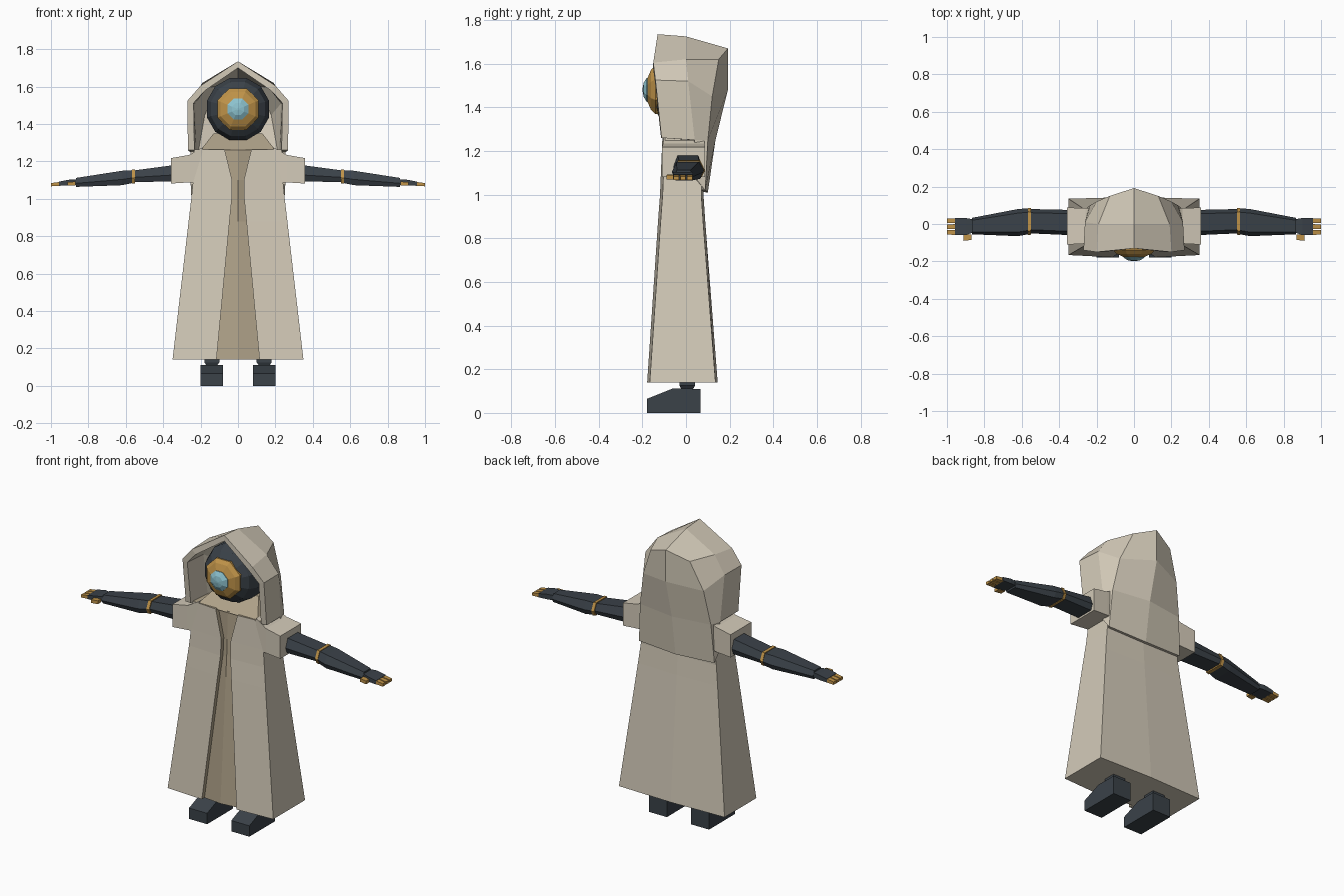
import bpy, bmesh, math

if "Cube" in bpy.data.objects:
    bpy.data.objects.remove(bpy.data.objects["Cube"])


def material(name, rgb):
    m = bpy.data.materials.new(name)
    m.diffuse_color = (*rgb, 1)
    m.use_nodes = True
    m.node_tree.nodes["Principled BSDF"].inputs["Base Color"].default_value = m.diffuse_color
    return m


CLOTH = material("pale_cloth", (0.65, 0.59, 0.48))
TAN = material("tan_lining", (0.43, 0.36, 0.25))
DARK = material("dark_metal", (0.043, 0.054, 0.066))
GOLD = material("gold_metal", (0.52, 0.29, 0.065))
BLUE = material("blue_lens", (0.27, 0.55, 0.63))


def make(name, verts, faces, mats, mirror=False, fix_normals=True):
    bm = bmesh.new()
    vs = [bm.verts.new(v) for v in verts]
    for f in faces:
        bm.faces.new([vs[i] for i in f])
    if fix_normals:
        bmesh.ops.recalc_face_normals(bm, faces=bm.faces)
    me = bpy.data.meshes.new(name)
    bm.to_mesh(me)
    bm.free()
    for m in mats:
        me.materials.append(m)
    ob = bpy.data.objects.new(name, me)
    bpy.context.collection.objects.link(ob)
    if mirror:
        ob.modifiers.new("mirror", 'MIRROR')
    return ob


def loft(name, rings, mats, mirror=False):
    """Skin a list of equal rings and cap both ends."""
    n = len(rings[0])
    verts = [p for r in rings for p in r]
    faces = [(k * n + i, k * n + (i + 1) % n, (k + 1) * n + (i + 1) % n, (k + 1) * n + i)
             for k in range(len(rings) - 1) for i in range(n)]
    faces += [tuple(range(n)), tuple(range(len(verts) - n, len(verts)))]
    return make(name, verts, faces, mats, mirror)


def rect_x(x, y0, y1, z0, z1):
    return [(x, y0, z0), (x, y1, z0), (x, y1, z1), (x, y0, z1)]


def rect_z(z, x0, x1, y0, y1):
    return [(x0, y0, z), (x1, y0, z), (x1, y1, z), (x0, y1, z)]


def limb(x, y0, y1, z0, z1):
    """Six-sided limb section."""
    yc, zc, h, v = (y0 + y1) / 2, (z0 + z1) / 2, (y1 - y0) / 2, (z1 - z0) / 2
    return [(x, yc + a * h, zc + b * v) for a, b in
            ((-1, -0.2), (-0.7, 1), (0.7, 1), (1, -0.2), (0.8, -1), (-0.8, -1))]


# robe with a recessed front panel: height, half width, front, back, panel half width
robe_rings = []
for z, w, f, b, s in ((0.14, 0.35, -0.178, 0.145, 0.115), (0.88, 0.264, -0.128, 0.088, 0.045),
                      (1.0, 0.25, -0.119, 0.08, 0.033), (1.1, 0.24, -0.115, 0.085, 0.031),
                      (1.265, 0.235, -0.108, 0.09, 0.072)):
    robe_rings.append([(0, f + 0.012, z), (s, f + 0.025, z), (s, f, z), (w, f + 0.012, z),
                       (w, b - 0.01, z), (0, b, z), (-w, b - 0.01, z), (-w, f + 0.012, z),
                       (-s, f, z), (-s, f + 0.025, z)])
robe = loft("robe", robe_rings, [CLOTH, TAN])
for p in robe.data.polygons:
    c = p.center
    panel = c.y < -0.07 and abs(c.x) < 0.12 and abs(p.normal.z) < 0.9 and len(p.vertices) == 4
    top = p.normal.z > 0.9
    xs = [abs(robe.data.vertices[i].co.x) for i in p.vertices]
    if (panel and max(xs) < 0.12) or top:
        p.material_index = 1

# collar inside the hood
loft("collar", [rect_z(1.26, -0.2, 0.2, -0.1, 0.08), rect_z(1.35, -0.13, 0.13, 0.01, 0.08)], [TAN])

# hood and back mantle, right half mirrored
hood_verts = [
    (0, -0.13, 1.735), (0.2, -0.15, 1.605), (0.27, -0.14, 1.525), (0.268, -0.112, 1.26),
    (0, 0, 1.725), (0.19, 0, 1.62), (0.262, 0.01, 1.52), (0.255, 0.04, 1.25),
    (0, 0.192, 1.67), (0.13, 0.15, 1.62), (0.2, 0.12, 1.45), (0.235, 0.1, 1.25),
    (0, 0.192, 1.48), (0, 0.135, 1.25), (0, 0.1, 1.01), (0.25, 0.088, 1.02),
    (0.253, 0.04, 1.08)]
hood_faces = [(0, 1, 5, 4), (1, 2, 6, 5), (2, 3, 7, 6),
              (4, 5, 9, 8), (5, 6, 10, 9), (6, 7, 11, 10),
              (8, 9, 10, 12), (12, 10, 11, 13), (13, 11, 15, 14), (11, 7, 16, 15)]
hood = make("hood", hood_verts, hood_faces, [CLOTH], True, False)
hood.modifiers["mirror"].use_clip = True
sol = hood.modifiers.new("thickness", 'SOLIDIFY')
sol.thickness = 0.035
sol.offset = -1

# sleeves
loft("sleeves", [rect_x(0.19, -0.1, 0.08, 1.09, 1.275), rect_x(0.26, -0.105, 0.085, 1.088, 1.235),
                 rect_x(0.357, -0.11, 0.088, 1.082, 1.218),
                 rect_x(0.345, -0.11, 0.088, 1.08, 1.09)][:3], [CLOTH], True)


def dome(name, steps, sides, mat):
    """Faceted dome around the y axis; steps are (radius, y)."""
    rings = [[(r * math.cos((i + 0.5) * math.tau / sides), y,
               1.48 + r * math.sin((i + 0.5) * math.tau / sides)) for i in range(sides)]
             for r, y in steps]
    return loft(name, rings, [mat])


# head, gold eye surround and lens
dome("head", [(0.06, 0.14), (0.13, 0.1), (0.17, 0.03), (0.172, -0.05), (0.15, -0.105), (0.11, -0.135)],
     12, DARK)
dome("eye_surround", [(0.118, -0.11), (0.12, -0.14), (0.1, -0.16), (0.055, -0.178)], 8, GOLD)
dome("eye_lens", [(0.06, -0.165), (0.06, -0.18), (0.035, -0.194), (0.006, -0.199)], 8, BLUE)

# arms
loft("upper_arms", [limb(0.33, -0.06, 0.075, 1.093, 1.182), limb(0.555, -0.05, 0.08, 1.09, 1.152)],
     [DARK], True)
loft("elbow_rings", [limb(0.55, -0.057, 0.086, 1.083, 1.158), limb(0.568, -0.059, 0.087, 1.081, 1.157)],
     [GOLD], True)
loft("forearms", [limb(0.566, -0.055, 0.084, 1.084, 1.153), limb(0.62, -0.065, 0.08, 1.073, 1.15),
                  limb(0.865, -0.055, 0.033, 1.064, 1.112)], [DARK], True)
loft("hands", [rect_x(0.86, -0.045, 0.025, 1.075, 1.103), rect_x(0.9, -0.06, 0.032, 1.073, 1.103),
               rect_x(0.957, -0.06, 0.032, 1.07, 1.092)], [DARK], True)

# fingers and thumbs
for i, y in enumerate((-0.045, -0.014, 0.017)):
    loft(f"finger_{i + 1}", [rect_x(0.95, y - 0.013, y + 0.013, 1.07, 1.091),
                             rect_x(1.0, y - 0.012, y + 0.012, 1.067, 1.084)], [GOLD], True)
loft("thumbs", [rect_x(0.87, -0.085, -0.055, 1.072, 1.092), rect_x(0.912, -0.09, -0.055, 1.07, 1.09)],
     [GOLD], True)

# feet with sloped toes, and ankles
foot = [(-0.178, 0), (0.067, 0), (0.067, 0.11), (-0.06, 0.112), (-0.178, 0.065)]
loft("feet", [[(x, y, z) for y, z in foot] for x in (0.08, 0.2)], [DARK], True)
loft("ankles", [rect_z(0.105, 0.115, 0.165, -0.02, 0.03), rect_z(0.126, 0.1, 0.18, -0.03, 0.042),
                rect_z(0.145, 0.1, 0.18, -0.03, 0.042)], [DARK], True)
